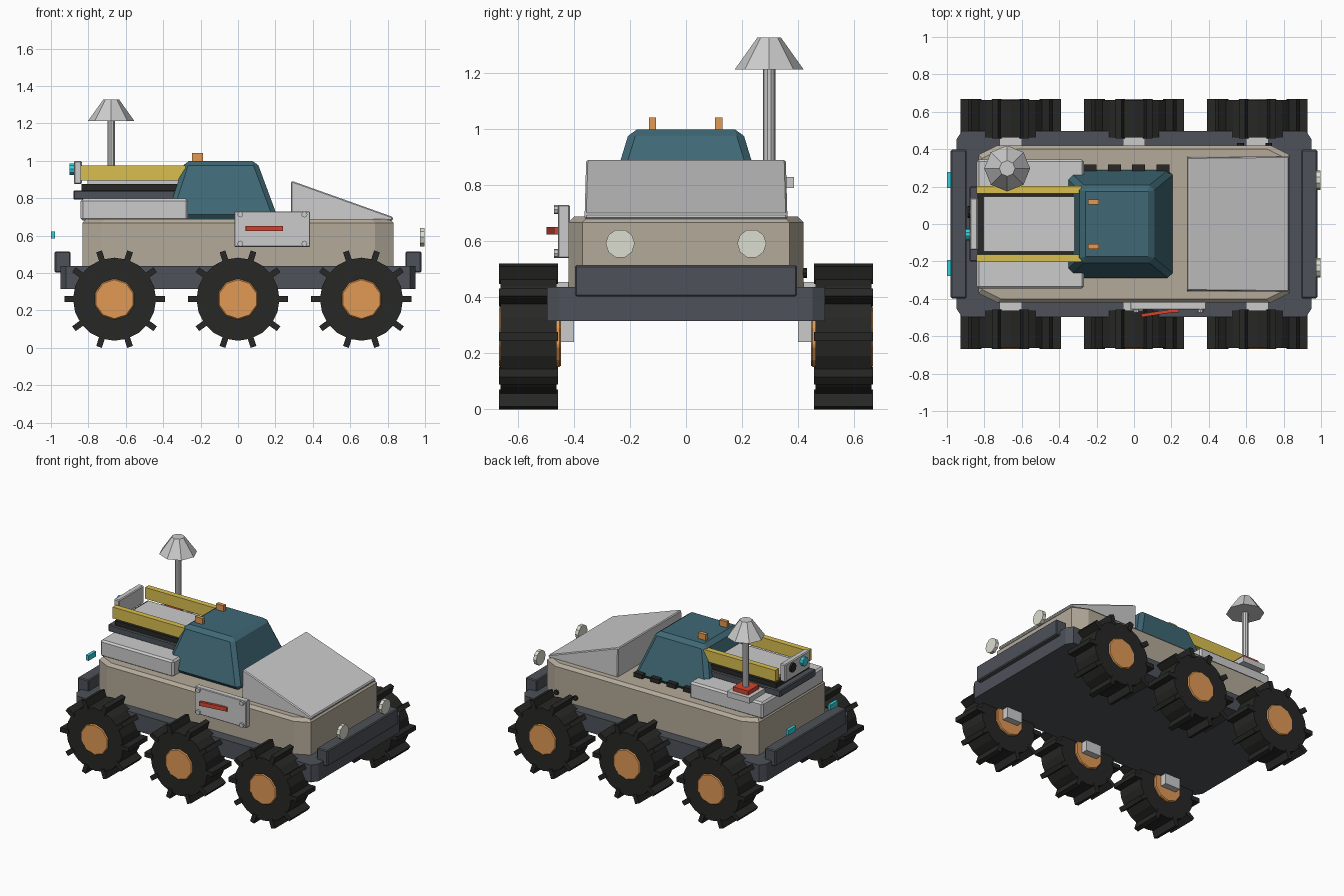
import bpy, bmesh
from math import pi, cos, sin
from mathutils import Matrix, Vector

if "Cube" in bpy.data.objects:
    bpy.data.objects.remove(bpy.data.objects["Cube"])

COLORS = {
    "beige": (.45, .40, .32), "slate": (.075, .085, .10), "black": (.02, .02, .019),
    "orange": (.75, .32, .09), "teal": (.05, .14, .18), "yellow": (.70, .52, .08),
    "cyan": (.04, .62, .72), "red": (.65, .06, .03), "cream": (.72, .73, .63),
}
MATS = {}
for key, rgb in COLORS.items():
    MATS[key] = bpy.data.materials.new(key)
    MATS[key].diffuse_color = (*rgb, 1)


def finish(name, bm, color=None, bevel=0):
    bmesh.ops.recalc_face_normals(bm, faces=bm.faces)
    if bevel:
        bmesh.ops.bevel(bm, geom=bm.edges[:], offset=bevel, segments=1,
                        affect='EDGES', clamp_overlap=True)
    mesh = bpy.data.meshes.new(name)
    bm.to_mesh(mesh)
    bm.free()
    obj = bpy.data.objects.new(name, mesh)
    bpy.context.collection.objects.link(obj)
    if color:
        mesh.materials.append(MATS[color])
    return obj


def loft(name, rings, color=None, bevel=0):
    """Closed solid through rings of equal point count."""
    bm = bmesh.new()
    vs = [[bm.verts.new(p) for p in r] for r in rings]
    n = len(vs[0])
    for a, b in zip(vs, vs[1:]):
        for i in range(n):
            j = (i + 1) % n
            bm.faces.new((a[i], a[j], b[j], b[i]))
    bm.faces.new(vs[0][::-1])
    bm.faces.new(vs[-1])
    return finish(name, bm, color, bevel)


def rect(x0, x1, y, z, cx=0, cy=0):
    """Rectangle symmetric in y, corners cut by cx, cy."""
    if not cx:
        return [(x0, -y, z), (x1, -y, z), (x1, y, z), (x0, y, z)]
    return [(x0 + cx, -y, z), (x1 - cx, -y, z), (x1, -y + cy, z), (x1, y - cy, z),
            (x1 - cx, y, z), (x0 + cx, y, z), (x0, y - cy, z), (x0, -y + cy, z)]


def box(name, x, y, z, color=None, bevel=0):
    bm = bmesh.new()
    bmesh.ops.create_cube(bm, size=1)
    for v in bm.verts:
        v.co = Vector([(r[0] + r[1]) / 2 + c * (r[1] - r[0])
                       for r, c in zip((x, y, z), v.co)])
    return finish(name, bm, color, bevel)


def cyl(name, center, r, depth, axis, sides, color=None, r2=None, bevel=0):
    bm = bmesh.new()
    bmesh.ops.create_cone(bm, cap_ends=True, segments=sides, radius1=r,
                          radius2=r if r2 is None else r2, depth=depth)
    rot = {'X': Matrix.Rotation(pi / 2, 4, 'Y'), 'Y': Matrix.Rotation(pi / 2, 4, 'X'),
           'Z': Matrix()}[axis]
    bmesh.ops.transform(bm, matrix=Matrix.Translation(center) @ rot, verts=bm.verts)
    return finish(name, bm, color, bevel)


# Chassis, bumpers and main hull
loft("chassis", [rect(-.95, .95, .497, z, .03, .045) for z in (.315, .437)], "slate")
for s, n in ((1, "front"), (-1, "rear")):
    box(n + "_bumper", sorted((s * .895, s * .98)), (-.397, .397), (.403, .515), "slate", .006)
loft("hull", [rect(-.832, .832, .42, .43, .10, .05),
              rect(-.832, .832, .42, .668, .10, .05),
              rect(-.812, .812, .40, .688, .10, .05)], "beige")

# Wheels: tyre, paddle lugs, hub and axle bracket
WZ, LUGS = .26, 10
for s, side in ((-1, "right"), (1, "left")):
    for i, x in enumerate((-.66, 0, .66)):
        tag = f"{side}_{i + 1}"
        cyl("tyre_" + tag, (x, s * .562, WZ), .222, .2, 'Y', 20, "black")
        bm = bmesh.new()
        for k in range(LUGS):
            m = (Matrix.Translation((x, s * .562, WZ)) @ Matrix.Rotation(k * 2 * pi / LUGS, 4, 'Y')
                 @ Matrix.Translation((.236, 0, 0)) @ Matrix.Diagonal((.065, .21, .032, 1)))
            bmesh.ops.create_cube(bm, size=1, matrix=m)
        finish("tread_lugs_" + tag, bm, "black")
        cyl("hub_" + tag, (x, s * .557, WZ), .11, .222, 'Y', 10, "orange", bevel=.006)
        box("axle_bracket_" + tag, (x - .06, x + .06), sorted((s * .40, s * .47)), (.24, .455))

# Sloped hood
prof = [(.283, .68), (.828, .68), (.828, .70), (.295, .89), (.283, .89)]
loft("hood", [[(x, y * (1 if z < .8 else .985), z) for x, z in prof] for y in (-.362, .362)],
     None, .012)

# Cab with roof markers and side vents
loft("cab", [rect(-.385, .215, .295, .69), rect(-.285, .10, .20, 1.0)], "teal", .025)
for y in (-.12, .117):
    box("roof_marker", (-.246, -.187), (y - .013, y + .013), (.99, 1.042), "orange")
for x in (-.235, -.105, .025, .155):
    box("cab_vent", (x - .035, x + .035), (.27, .317), (.70, .73), "black")

# Rear deck stack
box("rear_deck", (-.842, -.267), (-.345, .345), (.68, .797), None, .012)
box("bed_lower", (-.88, -.3), (-.2, .2), (.792, .842), "slate", .006)
box("bed_upper", (-.837, -.3), (-.185, .185), (.842, .875), "black")
box("bed_floor", (-.805, -.3), (-.148, .148), (.87, .896))
for s in (-1, 1):
    box("bed_rail", (-.842, -.28), sorted((s * .162, s * .202)), (.895, .975), "yellow")
box("tail_plate", (-.877, -.835), (-.14, .14), (.875, 1.0), None, .006)
cyl("tail_lamp", (-.885, -.055, .955), .032, .03, 'X', 10, "cyan")
cyl("tail_port", (-.88, .065, .955), .032, .02, 'X', 10, "black")

# Antenna mast
mx, my = -.678, .297
box("mast_base", (mx - .088, mx + .088), (my - .088, my + .088), (.79, .83))
box("mast_collar", (mx - .06, mx + .06), (my - .06, my + .06), (.83, .86), "red")
cyl("mast_pole", (mx, my, 1.04), .022, .38, 'Z', 10)
cyl("mast_dish", (mx, my, 1.271), .123, .114, 'Z', 8, r2=.042)

# Side access panel with bolts and lever
box("side_panel", (-.02, .385), (-.458, -.415), (.54, .73), None, .004)
for x in (.012, .355):
    for z in (.557, .713):
        cyl("panel_bolt", (x, -.462, z), .016, .02, 'Y', 8)
lever = box("panel_lever", (-.1, .1), (-.009, .009), (-.014, .014), "red")
lever.location, lever.rotation_euler = (.14, -.474, .638), (0, 0, .15)
box("lever_pivot", (.195, .24), (-.472, -.45), (.625, .651), "red")

# Hull plugs on the far side
for x in (.57, .72):
    cyl("hull_plug", (x, .42, .487), .018, .024, 'Y', 8, "black")

# Headlights and tail lights
for s in (-1, 1):
    cyl("headlight", (.986, s * .235, .592), .052, .024, 'X', 10, "cream")
    box("tail_light", (-1.0, -.978), (s * .235 - .042, s * .235 + .042), (.585, .621), "cyan")

for m in bpy.data.materials:
    if m.users and not m.is_grease_pencil:
        m.use_nodes = True
        m.node_tree.nodes["Principled BSDF"].inputs["Base Color"].default_value = m.diffuse_color
